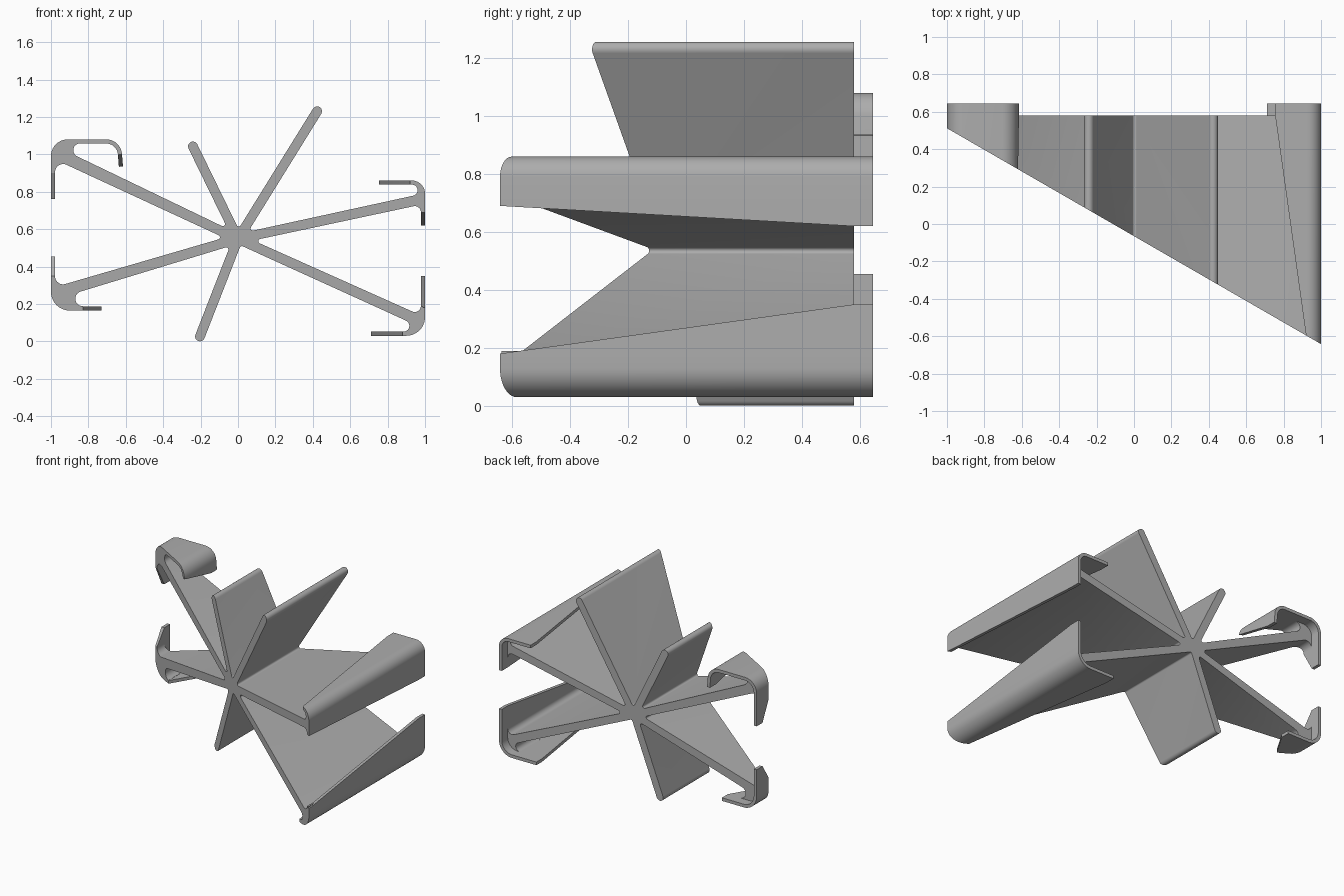
import bpy, bmesh, math
from mathutils import Vector

if "Cube" in bpy.data.objects:
    bpy.data.objects.remove(bpy.data.objects["Cube"])

WEB_BACK, HOOK_BACK = 0.58, 0.645
HALF = 0.026      # half thickness of an arm
WALL = 0.022      # thickness of a hook wall
CENTRE = Vector((0, 0.548))

grey = bpy.data.materials.new("plain_grey")
grey.use_nodes = True
colour = (0.42, 0.42, 0.42, 1)
grey.diffuse_color = colour
grey.node_tree.nodes["Principled BSDF"].inputs["Base Color"].default_value = colour


def front_y(p):
    # slanted front plane shared by every part
    return -0.065 - 0.577 * p[0]


def polar(angle, radius=1.0):
    a = math.radians(angle)
    return Vector((math.cos(a), math.sin(a))) * radius


def arc(cx, cz, r, start, end, steps=10):
    return [Vector((cx, cz)) + polar(start + (end - start) * i / steps, r)
            for i in range(steps + 1)]


def finish(bm, name):
    bmesh.ops.recalc_face_normals(bm, faces=bm.faces)
    mesh = bpy.data.meshes.new(name)
    bm.to_mesh(mesh)
    bm.free()
    obj = bpy.data.objects.new(name, mesh)
    bpy.context.collection.objects.link(obj)
    mesh.materials.append(grey)
    bpy.ops.object.select_all(action='DESELECT')
    obj.select_set(True)
    bpy.context.view_layer.objects.active = obj
    bpy.ops.object.shade_smooth_by_angle(angle=math.radians(30))
    return obj


def prism(name, outline, back):
    # closed outline, from the slanted front plane to a flat back
    bm = bmesh.new()
    front = [bm.verts.new((p[0], front_y(p), p[1])) for p in outline]
    rear = [bm.verts.new((p[0], back, p[1])) for p in outline]
    bm.faces.new(front)
    bm.faces.new(rear[::-1])
    n = len(outline)
    for i in range(n):
        j = (i + 1) % n
        bm.faces.new((front[i], rear[i], rear[j], front[j]))
    return finish(bm, name)


def hook(name, path):
    # curved wall; both end lips taper towards the front
    path = [Vector(p) for p in path]
    bm = bmesh.new()
    rings = []
    last = len(path) - 1
    for i, p in enumerate(path):
        before = (p - path[i - 1]).normalized() if i else None
        after = (path[i + 1] - p).normalized() if i < last else None
        d = ((before or after) + (after or before)).normalized()
        q = p + Vector((-d.y, d.x)) * WALL
        ends = i in (0, last)
        ring = [(v, WEB_BACK if ends else front_y(v)) for v in (p, q)]
        ring += [(q, HOOK_BACK), (p, HOOK_BACK)]
        rings.append([bm.verts.new((v.x, y, v.y)) for v, y in ring])
    for a, b in zip(rings, rings[1:]):
        for k in range(4):
            m = (k + 1) % 4
            bm.faces.new((a[k], a[m], b[m], b[k]))
    bm.faces.new(rings[0])
    bm.faces.new(rings[-1][::-1])
    return finish(bm, name)


def pts(*pairs):
    return [Vector(p) for p in pairs]


# Filleted tips that join the arms to the hooks, counterclockwise
tip_upper_left_side = (arc(0.945, 0.69, 0.033, 102, 0) + pts((0.99, 0.69))
                       + arc(0.93, 0.79, 0.06, 0, 90) + arc(0.93, 0.808, 0.03, 90, -78))
tip_lower_left_side = (arc(0.885, 0.083, 0.031, 66, -90) + pts((0.885, 0.04))
                       + arc(0.9, 0.13, 0.09, -90, 0) + pts((0.99, 0.19))
                       + arc(0.945, 0.19, 0.033, 0, -114))
tip_upper_right_side = (arc(-0.845, 1.022, 0.036, 245, 90) + pts((-0.845, 1.07))
                        + arc(-0.91, 0.99, 0.08, 90, 180) + pts((-0.99, 0.905))
                        + arc(-0.935, 0.905, 0.043, 180, 65))
tip_lower_right_side = (arc(-0.935, 0.348, 0.043, 286, 180) + pts((-0.99, 0.348))
                        + arc(-0.9, 0.265, 0.09, 180, 270) + pts((-0.83, 0.176))
                        + arc(-0.83, 0.228, 0.04, 270, 106))


def round_tip(angle, length):
    c = CENTRE + polar(angle, length)
    return arc(c.x, c.y, HALF, angle - 90, angle + 90)


# Star of seven arms around the centre
arms = [(12.4, tip_upper_left_side), (58.2, round_tip(58.2, 0.803)),
        (116, round_tip(116, 0.55)), (155, tip_upper_right_side),
        (195.9, tip_lower_right_side), (248.7, round_tip(248.7, 0.56)),
        (335.8, tip_lower_left_side)]
FILLET = 0.012
outline = []
for i, (angle, tip) in enumerate(arms):
    following = arms[(i + 1) % len(arms)][0]
    gap = (following - angle) % 360
    c = CENTRE + polar(angle + gap / 2, (HALF + FILLET) / math.sin(math.radians(gap / 2)))
    outline += tip
    outline += arc(c.x, c.y, FILLET, angle + 270, angle + gap + 90, 6)
prism("star_web", outline, WEB_BACK)

# Four corner hooks, each path on the outer skin running counterclockwise
hook("upper_left_hook", pts((1, 0.62), (1, 0.69))
     + arc(0.93, 0.79, 0.07, 0, 90) + pts((0.92, 0.86), (0.755, 0.86)))
hook("lower_left_hook", pts((0.71, 0.03), (0.88, 0.03))
     + arc(0.9, 0.13, 0.1, -90, 0) + pts((1, 0.18), (1, 0.35)))
hook("upper_right_hook", pts((-0.615, 0.935))
     + arc(-0.705, 0.995, 0.085, 3, 90) + arc(-0.91, 0.99, 0.09, 90, 180)
     + pts((-1, 0.9), (-1, 0.76)))
hook("lower_right_hook", pts((-1, 0.455), (-1, 0.35))
     + arc(-0.9, 0.265, 0.1, 180, 270) + pts((-0.83, 0.165), (-0.73, 0.165)))
